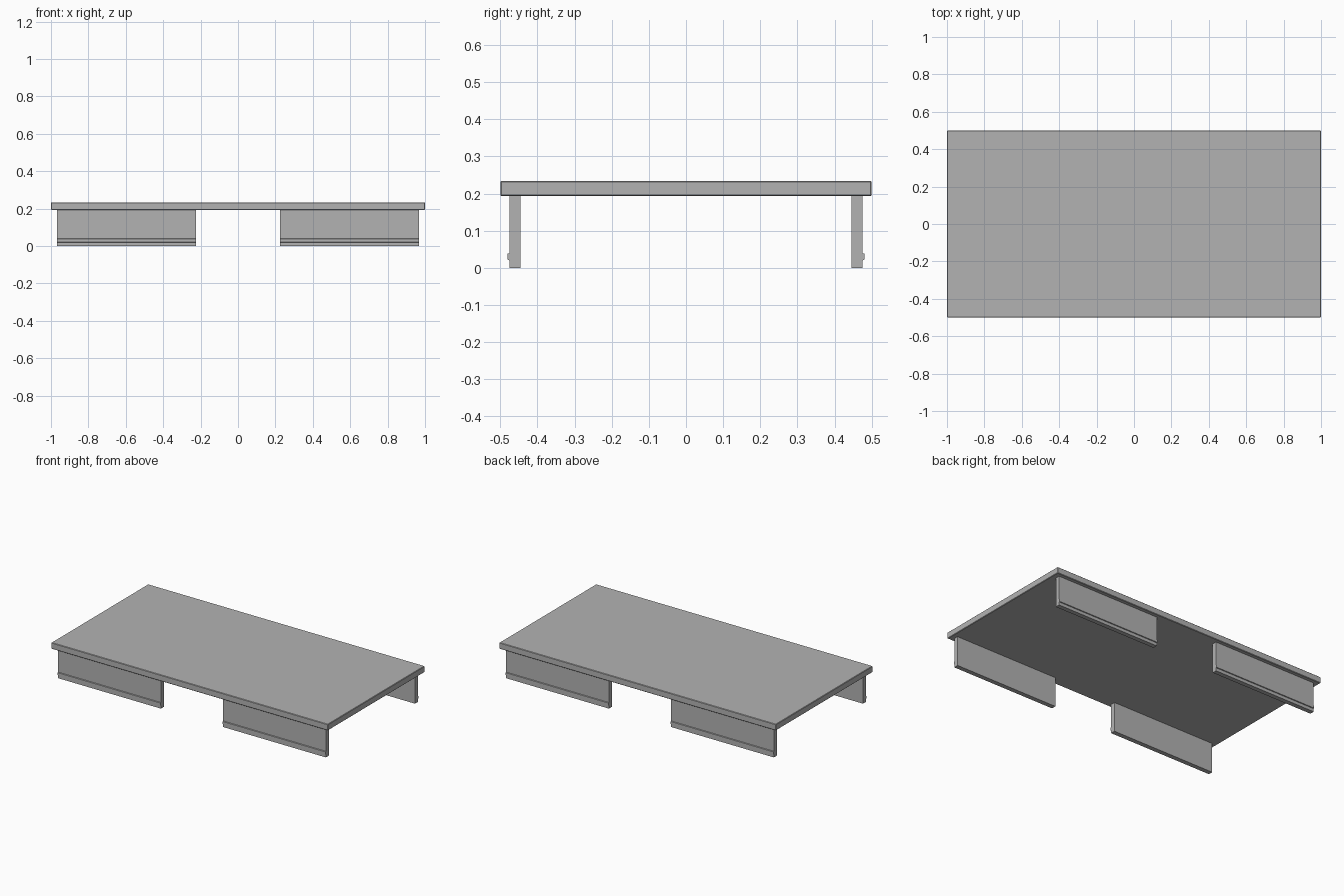
import bpy
import bmesh
from mathutils import Matrix, Vector

cube = bpy.data.objects.get("Cube")
if cube:
    bpy.data.objects.remove(cube, do_unlink=True)

grey = bpy.data.materials.new("plain_grey")
grey.use_nodes = True
colour = (0.45, 0.45, 0.45, 1)
grey.diffuse_color = colour
grey.node_tree.nodes["Principled BSDF"].inputs["Base Color"].default_value = colour


def make_object(name, bm):
    bmesh.ops.recalc_face_normals(bm, faces=bm.faces)
    mesh = bpy.data.meshes.new(name)
    bm.to_mesh(mesh)
    bm.free()
    mesh.materials.append(grey)
    obj = bpy.data.objects.new(name, mesh)
    bpy.context.collection.objects.link(obj)
    return obj


# Flat top with finely bevelled edges
bm = bmesh.new()
low, high = Vector((-1, -0.5, 0.193)), Vector((1, 0.5, 0.234))
size = Matrix.Diagonal((high - low).to_4d())
bmesh.ops.create_cube(bm, size=1, matrix=Matrix.Translation((low + high) / 2) @ size)
top = make_object("table_top", bm)
bevel = top.modifiers.new("edge_bevel", "BEVEL")
bevel.width = 0.003
bevel.segments = 1

# Leg panel cross-section (y, z), with a low rail on the outer face
PROFILE = [(0.445, 0), (0.475, 0), (0.475, 0.02), (0.48, 0.022),
           (0.48, 0.038), (0.475, 0.04), (0.475, 0.193), (0.445, 0.193)]


def leg_panel(name, side_x, side_y):
    bm = bmesh.new()
    ring = [bm.verts.new((side_x * 0.225, side_y * y, z)) for y, z in PROFILE]
    face = bm.faces.new(ring)
    moved = bmesh.ops.extrude_face_region(bm, geom=[face])["geom"]
    verts = [v for v in moved if isinstance(v, bmesh.types.BMVert)]
    bmesh.ops.translate(bm, verts=verts, vec=(side_x * 0.743, 0, 0))
    make_object(name, bm)


# Four panels, mirrored about both axes
for end, side_y in (("front", -1), ("back", 1)):
    for side, side_x in (("left", 1), ("right", -1)):
        leg_panel(f"{end}_{side}_leg_panel", side_x, side_y)
